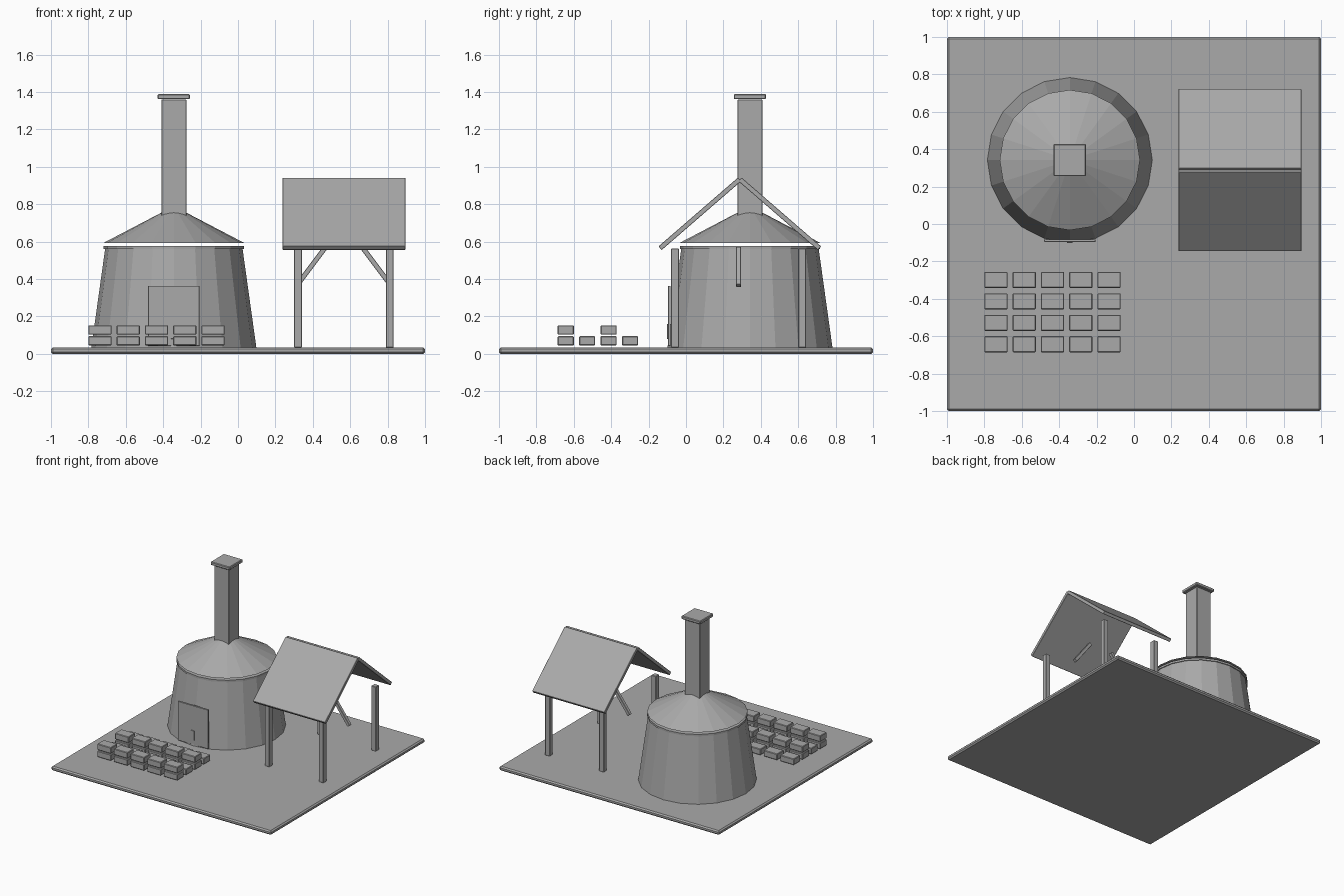
import bpy
import math

if "Cube" in bpy.data.objects:
    bpy.data.objects.remove(bpy.data.objects["Cube"])

grey = bpy.data.materials.new("plain_grey")
grey.diffuse_color = (0.4, 0.4, 0.4, 1)
grey.use_nodes = True
grey.node_tree.nodes["Principled BSDF"].inputs["Base Color"].default_value = grey.diffuse_color


def finish(obj, name, bevel=0.0):
    obj.name = name
    obj.data.materials.append(grey)
    if bevel:
        mod = obj.modifiers.new("edge", 'BEVEL')
        mod.width = bevel
        mod.segments = 1
    return obj


def box(name, centre, size, rot=(0, 0, 0), bevel=0.003):
    bpy.ops.mesh.primitive_cube_add(size=1, location=centre, rotation=rot)
    obj = bpy.context.object
    obj.scale = size
    bpy.ops.object.transform_apply(location=False, rotation=False, scale=True)
    return finish(obj, name, bevel)


def cone(name, r1, r2, z1, z2):
    bpy.ops.mesh.primitive_cone_add(vertices=20, radius1=r1, radius2=r2, depth=z2 - z1,
                                    location=(KX, KY, (z1 + z2) / 2))
    return finish(bpy.context.object, name)


KX, KY = -0.343, 0.342  # kiln centre

# Ground slab
box("base_slab", (0, 0, 0.0175), (2, 2, 0.035), bevel=0.01)

# Kiln: tapered body, rim band, raised conical roof
cone("kiln_body", 0.441, 0.367, 0.035, 0.565)
cone("kiln_rim", 0.375, 0.375, 0.562, 0.578)
cone("kiln_roof", 0.375, 0.0, 0.594, 0.79)

# Chimney and cap
box("chimney", (KX, KY, 1.03), (0.134, 0.134, 0.66))
box("chimney_cap", (KX, KY, 1.375), (0.173, 0.173, 0.027), bevel=0.005)

# Kiln door with a small handle
box("kiln_door", (KX, -0.089, 0.203), (0.275, 0.014, 0.322), bevel=0.002)
box("door_handle", (KX, -0.097, 0.12), (0.03, 0.008, 0.08), bevel=0.001)

# Drying bricks: four rows, alternate rows stacked two high
for row in range(4):
    for col in range(5):
        for layer in range(2 if row % 2 == 0 else 1):
            box("brick", (-0.738 + 0.1512 * col, -0.643 + 0.1147 * row, 0.07 + 0.058 * layer),
                (0.124, 0.086, 0.05), bevel=0.004)

# Shelter: posts, sloped roof panels, braces
SX, SY = 0.566, 0.2875
for sx in (-1, 1):
    for sy in (-1, 1):
        box("shelter_post", (SX + sx * 0.2455, 0.281 + sy * 0.34, 0.299), (0.042, 0.042, 0.53))
    box("shelter_brace", (SX + sx * 0.177, 0.281, 0.465), (0.026, 0.027, 0.249),
        rot=(0, -sx * math.atan(0.75), 0), bevel=0.002)

pitch = math.atan2(0.368, 0.425)
length = math.hypot(0.368, 0.425)
thick = 0.026
for s in (-1, 1):
    y = s * (0.222 - math.sin(pitch) * thick / 2)
    z = 0.759 - math.cos(pitch) * thick / 2
    box("shelter_roof", (SX, SY + y, z), (0.657, length, thick), rot=(-s * pitch, 0, 0), bevel=0.002)
